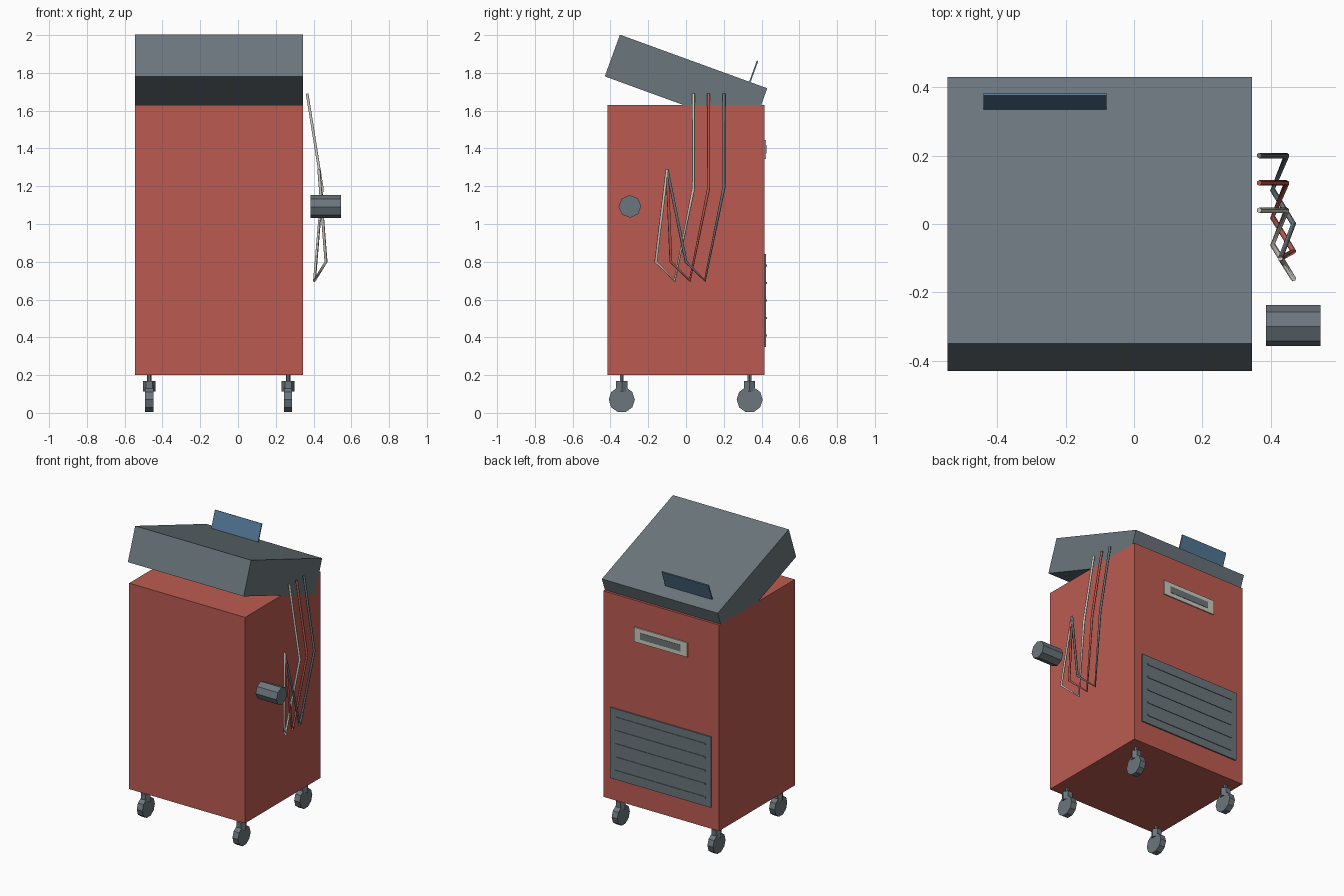
import bpy
from math import radians, sin, cos
from mathutils import Vector, Matrix

cube = bpy.data.objects.get("Cube")
if cube:
    bpy.data.objects.remove(cube, do_unlink=True)


def material(name, rgb):
    m = bpy.data.materials.new(name)
    m.use_nodes = True
    m.diffuse_color = (*rgb, 1)
    m.node_tree.nodes["Principled BSDF"].inputs["Base Color"].default_value = (*rgb, 1)
    return m


RED = material("red", (0.50, 0.105, 0.083))
GREY = material("slate grey", (0.147, 0.181, 0.202))
BLUE = material("steel blue", (0.09, 0.19, 0.31))
CREAM = material("cream", (0.62, 0.59, 0.51))


def box(name, centre, size, mat, tilt=0):
    bpy.ops.mesh.primitive_cube_add(size=1, location=centre, rotation=(tilt, 0, 0))
    o = bpy.context.object
    o.name = name
    o.scale = size
    o.data.materials.append(mat)
    return o


def cylinder(name, centre, radius, depth, sides, mat, axis="z", turn=0):
    bpy.ops.mesh.primitive_cylinder_add(vertices=sides, radius=radius, depth=depth, location=centre)
    o = bpy.context.object
    o.name = name
    o.data.transform(Matrix.Rotation(radians(turn), 4, "Z"))
    if axis == "x":
        o.data.transform(Matrix.Rotation(radians(90), 4, "Y"))
    o.data.materials.append(mat)
    return o


def tube(name, points, radius, mat):
    c = bpy.data.curves.new(name, "CURVE")
    c.dimensions = "3D"
    c.bevel_depth = radius
    c.bevel_resolution = 1
    c.use_fill_caps = True
    s = c.splines.new("POLY")
    s.points.add(len(points) - 1)
    for p, co in zip(s.points, points):
        p.co = (*co, 1)
    c.materials.append(mat)
    o = bpy.data.objects.new(name, c)
    bpy.context.collection.objects.link(o)


MID = -0.1  # cabinet centre line

# Cabinet and tilted lid with upright plate
box("cabinet", (MID, 0, 0.915), (0.89, 0.83, 1.43), RED)
tilt = radians(-20)
lid_centre = Vector((MID, 0, 1.75))
box("lid", lid_centre, (0.89, 0.83, 0.235), GREY, tilt)
plate_offset = Matrix.Rotation(tilt, 3, "X") @ Vector((-0.16, 0.317, 0.177))
box("lid_plate", lid_centre + plate_offset, (0.36, 0.008, 0.12), BLUE, tilt)

# Back vent with slats
box("vent_panel", (MID, 0.418, 0.595), (0.775, 0.012, 0.49), GREY)
for i in range(5):
    box(f"vent_slat_{i + 1}", (MID, 0.424, 0.78 - i * 0.0925), (0.69, 0.008, 0.012), GREY)

# Back handle recess
box("handle_frame", (MID, 0.418, 1.395), (0.41, 0.01, 0.1), CREAM)
box("handle_slot", (MID, 0.421, 1.395), (0.31, 0.009, 0.045), GREY)

# Casters at the four corners
for side, x in (("right", -0.47), ("left", 0.265)):
    for end, y in (("front", -0.34), ("back", 0.337)):
        tag = f"{end}_{side}"
        cylinder("caster_stem_" + tag, (x, y, 0.183), 0.012, 0.04, 6, GREY, turn=30)
        cylinder("caster_housing_" + tag, (x, y, 0.14), 0.034, 0.056, 6, GREY, turn=30)
        cylinder("caster_wheel_" + tag, (x, y, 0.07), 0.069, 0.043, 10, GREY, "x")

# Side knob
cylinder("side_knob", (0.465, -0.297, 1.093), 0.06, 0.16, 8, GREY, "x", turn=3)

# Three bent hoses that meet at one point
for name, mat, dy in (("cream_hose", CREAM, 0), ("red_hose", RED, 0.08), ("grey_hose", GREY, 0.16)):
    tube(name, [(0.366, 0.04 + dy, 1.69), (0.446, 0.04 + dy, 1.19),
                (0.405, -0.06 + dy, 0.7), (0.466, -0.16 + dy, 0.8),
                (0.428, -0.1, 1.29)], 0.008, mat)
